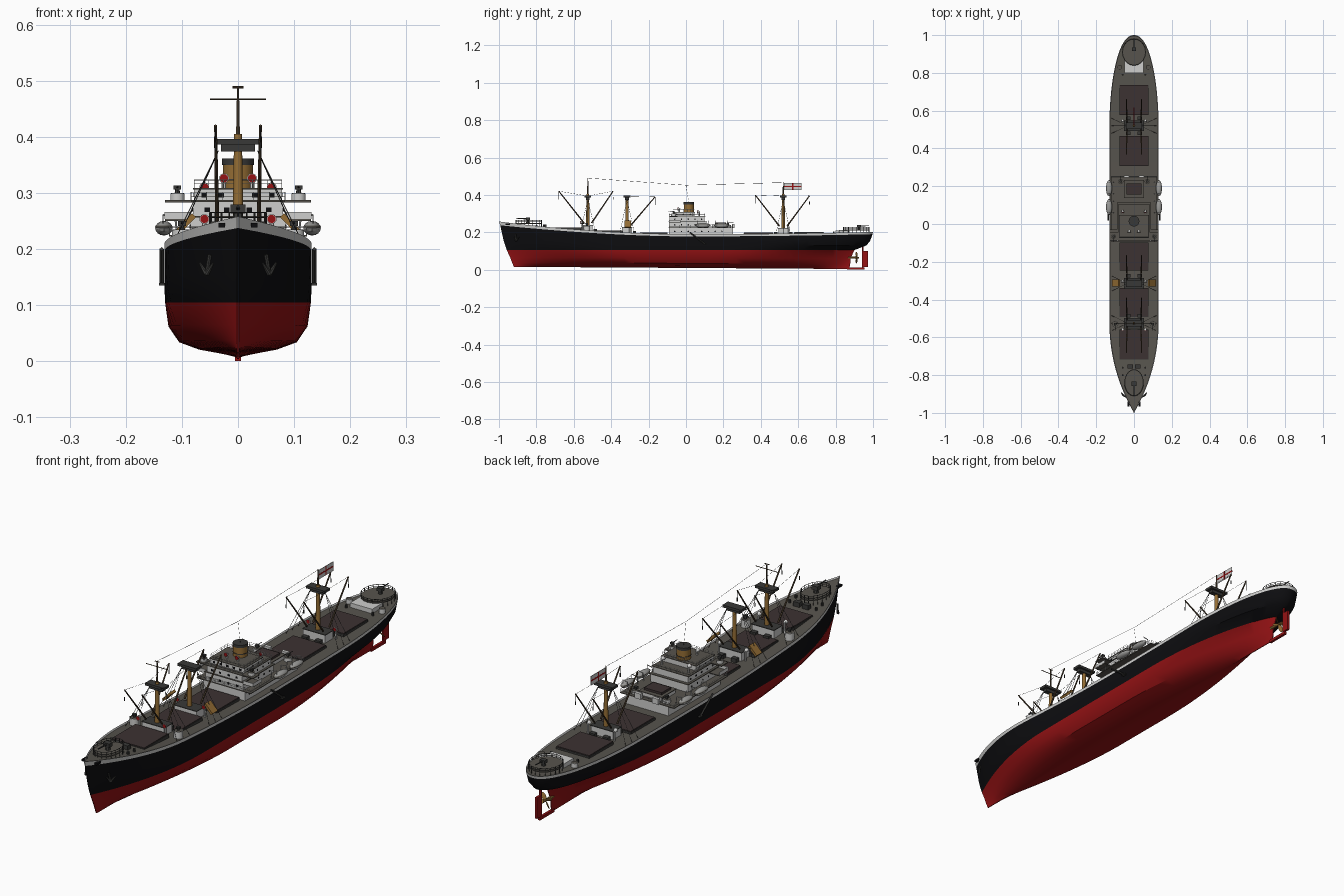
import bpy, bmesh, math
from mathutils import Vector, Matrix

if "Cube" in bpy.data.objects:
    bpy.data.objects.remove(bpy.data.objects["Cube"])

def mat(name, r, g, b):
    m = bpy.data.materials.new(name)
    m.diffuse_color = (r, g, b, 1)
    m.use_nodes = True
    m.node_tree.nodes["Principled BSDF"].inputs["Base Color"].default_value = m.diffuse_color
    return m

RED = mat("hull red", .30, .006, .007)
BLACK = mat("hull black", .004, .004, .005)
WHITE = mat("white paint", .62, .62, .61)
DECK = mat("deck grey", .095, .088, .075)
HATCH = mat("hatch brown", .045, .032, .032)
GOLD = mat("buff yellow", .30, .155, .035)
DARK = mat("gun grey", .04, .04, .038)
WOOD = mat("boom brown", .075, .05, .028)
PALE = mat("boat grey", .33, .33, .32)

class Part:
    """One named object collecting primitives of the same colour."""
    def __init__(s, name, m):
        s.name, s.m, s.bm = name, m, bmesh.new()
    def box(s, x0, x1, y0, y1, z0, z1, rot=None):
        c = Matrix.Translation(((x0+x1)/2, (y0+y1)/2, (z0+z1)/2))
        if rot: c = c @ rot
        bmesh.ops.create_cube(s.bm, size=1, matrix=c @ Matrix.Diagonal((x1-x0, y1-y0, z1-z0, 1)))
    def rod(s, a, b, r, r2=None, n=8):
        a, b = Vector(a), Vector(b)
        q = (b-a).to_track_quat('Z', 'Y').to_matrix().to_4x4()
        bmesh.ops.create_cone(s.bm, cap_ends=True, segments=n, radius1=r, radius2=r if r2 is None else r2,
                              depth=(b-a).length, matrix=Matrix.Translation((a+b)/2) @ q)
    def ball(s, c, sx, sy, sz):
        bmesh.ops.create_uvsphere(s.bm, u_segments=14, v_segments=8, radius=1,
                                  matrix=Matrix.Translation(c) @ Matrix.Diagonal((sx, sy, sz, 1)))
    def done(s, mats=None):
        bmesh.ops.recalc_face_normals(s.bm, faces=s.bm.faces)
        me = bpy.data.meshes.new(s.name)
        s.bm.to_mesh(me)
        for m in mats or [s.m]: me.materials.append(m)
        me.shade_smooth()
        me.set_sharp_from_angle(angle=math.radians(32))
        bpy.context.collection.objects.link(bpy.data.objects.new(s.name, me))

# sheer lines
def black_z(y): return .178 + (.06*(-y)**1.7 if y < 0 else .012*y*y)
def white_z(y): return black_z(y) + .012 + .008*max(0, -y)**4
def deck(y): return white_z(y) - .006

# hull levels: z, half beam, bow y, stern y, bow run, bow power, stern run, stern power
LEV = [(.004, .004, -.920, .875, .8, 1.5, .9, 1.6), (.016, .070, -.925, .875, .75, 1.6, .9, 1.5),
       (.030, .105, -.930, .878, .7, 1.7, .8, 1.3), (.060, .124, -.940, .880, .62, 1.8, .75, 1.05),
       (.105, .130, -.958, .900, .55, 2.0, .65, .8), (.130, .131, -.967, .965, .52, 2.1, .55, .5),
       (.155, .131, -.975, .985, .5, 2.1, .5, .45), (black_z, .131, -.993, .997, .5, 2.2, .5, .45),
       (white_z, .131, -1.0, 1.0, .5, 2.2, .5, .45), (deck, .128, -.995, .996, .5, 2.2, .5, .45)]

def hull_point(lv, t):
    z, B, yb, ys, Lb, nb, Ls, ps = lv
    y = yb + (ys-yb)*t
    ub, us = min(1, (y-yb)/Lb), min(1, max(0, (ys-y)/Ls))
    w = (1-(1-ub)**nb) * (1-(1-us)**2)**ps
    zz = z(y) if callable(z) else z + .012*(1-t)*max(0, 1-z/.105)
    return max(.0015, B*w), y, zz

hull = Part("hull", None)
N, K = 56, len(LEV)
rings = []
for i in range(N+1):
    t = .5 - .5*math.cos(math.pi*i/N)
    p = [hull_point(l, t) for l in LEV]
    rings.append([hull.bm.verts.new(q) for q in reversed(p)] +
                 [hull.bm.verts.new((-x, y, z)) for x, y, z in p])
def level_mat(k):
    return 0 if k < 4 else 1 if k < 7 else 2
for a, b in zip(rings, rings[1:]):
    for j in range(2*K):
        f = hull.bm.faces.new((a[j], a[(j+1) % (2*K)], b[(j+1) % (2*K)], b[j]))
        f.material_index = 3 if j == 2*K-1 else 0 if j == K-1 else level_mat(j-K if j >= K else K-2-j)
for r in (rings[0], rings[-1]):                      # close stem and stern
    for k in range(K-1):
        f = hull.bm.faces.new((r[K-1-k], r[K-2-k], r[K+k+1], r[K+k]))
        f.material_index = level_mat(k)
hull.done([RED, BLACK, WHITE, DECK])

# rudder, skeg and propeller
p = Part("rudder", RED)
p.box(-.005, .005, .942, .974, .014, .100)
p.box(-.005, .005, .86, .955, 0, .012)
p.rod((0, .945, .01), (0, .945, .14), .005)
p.done()
p = Part("propeller", GOLD)
p.rod((0, .865, .065), (0, .925, .065), .007, .004)
for k in range(4):
    R = Matrix.Rotation(k*math.pi/2 + .5, 4, 'Y')
    c = Vector((0, .912, .065)) + R @ Vector((0, 0, .018))
    M = Matrix.Translation(c) @ R @ Matrix.Rotation(.6, 4, 'Z') @ Matrix.Diagonal((.009, .002, .017, 1))
    bmesh.ops.create_uvsphere(p.bm, u_segments=10, v_segments=6, radius=1, matrix=M)
p.done()

# cargo hatches
coam, cover = Part("hatch_coamings", DARK), Part("hatch_covers", HATCH)
for y0, y1, w in ((-.715, -.56, .074), (-.49, -.34, .074), (-.245, -.10, .074), (.31, .465, .074), (.58, .735, .074)):
    z = deck((y0+y1)/2)
    coam.box(-w-.002, w+.002, y0-.002, y1+.002, z-.012, z+.009)
    cover.box(-w, w, y0, y1, z, z+.012)
cover.box(-.04, .04, .155, .215, .24, .252)
coam.done(); cover.done()

# midship superstructure
house, roofs = Part("deckhouse", WHITE), Part("deckhouse_roofs", DECK)
for w, y0, y1, z0, z1, over in ((.095, -.09, .25, .175, .222, .028), (.085, -.09, .11, .222, .256, .004),
                                (.05, .14, .23, .222, .24, .003), (.08, -.088, .10, .256, .284, .004),
                                (.078, -.07, .045, .284, .306, .002)):
    house.box(-w, w, y0, y1, z0, z1)
    roofs.box(-w-over, w+over, y0-.003, y1+.003, z1, z1+.003)
for s in (-1, 1):                                    # bridge wings
    roofs.box(min(s*.07, s*.13), max(s*.07, s*.13), -.088, -.045, .283, .287)
    roofs.box(min(s*.07, s*.13), max(s*.07, s*.13), -.088, -.03, .250, .253)
    house.box(min(s*.085, s*.13), max(s*.085, s*.13), -.09, -.087, .253, .266)
    house.box(s*.13-.001, s*.13+.001, -.09, -.03, .253, .266)
    house.box(s*.04-.014, s*.04+.014, .245, .258, .222, .245)
house.done(); roofs.done()
win = Part("windows", BLACK)
for z, xs in ((.296, (-.06, -.03, 0, .03, .06)), (.270, (-.055, -.02, .02, .055)), (.238, (-.06, -.02, .02, .06))):
    yf = -.071 if z > .29 else -.089 if z > .26 else -.091
    for x in xs: win.box(x-.005, x+.005, yf, yf+.003, z-.004, z+.004)
for z, w, y0, n in ((.205, .095, -.06, 8), (.24, .085, -.06, 5), (.270, .08, -.06, 5), (.296, .078, -.05, 3)):
    for k in range(n):
        for s in (-1, 1):
            win.rod((s*(w-.002), y0+k*.036, z), (s*(w+.001), y0+k*.036, z), .0038)
for s in (-1, 1):                                    # bow fairleads
    win.box(s*.029-.006, s*.029+.006, -.965, -.94, .238, .246)
win.done()

# funnel
p = Part("funnel", GOLD); p.rod((0, .015, .306), (0, .015, .352), .027, n=20); p.done()
p = Part("funnel_top", DARK)
p.rod((0, .015, .350), (0, .015, .361), .0285, n=20)
p.rod((0, .015, .322), (0, .015, .325), .0285, n=20)
p.done()

# cowl ventilators
stem, mouth = Part("ventilators", WHITE), Part("ventilator_mouths", RED)
for x, y, z, h in ((.025, -.035, .306, .018), (.06, -.30, deck(-.3), .04), (.06, -.555, deck(-.55), .045),
                   (.06, .55, deck(.5), .04), (.06, .07, .286, .022)):
    for s in (-1, 1):
        stem.rod((s*x, y, z), (s*x, y, z+h), .004)
        stem.rod((s*x, y+.004, z+h), (s*x, y-.009, z+h+.002), .004, .009, 10)
        mouth.rod((s*x, y-.009, z+h+.002), (s*x, y-.0105, z+h+.002), .0075, n=10)
stem.done(); mouth.done()

# masts, mast houses, booms and rigging
mast, mh, table = Part("masts", GOLD), Part("mast_houses", WHITE), Part("mast_platforms", DARK)
boom, wire, winch = Part("booms", WOOD), Part("rigging", DARK), Part("winches", DARK)
for my, top, tips in ((-.525, .405, ((-.68, .42), (-.39, .42))), (-.315, .395, ((-.165, .39),)),
                      (.52, .405, ((.37, .40), (.66, .395)))):
    d = deck(my)
    mast.rod((0, my, d), (0, my, top), .010, .007, 12)
    mh.box(-.05, .05, my-.026, my+.026, d-.008, d+.032)
    table.box(-.052, .052, my-.028, my+.028, d+.032, d+.035)
    table.box(-.042, .042, my-.018, my+.018, .386, .396)
    table.box(-.030, .030, my-.010, my+.010, .374, .386)
    for s in (-1, 1):
        for ty, tz in tips:
            a = (s*.037, my + math.copysign(.02, ty-my), d+.045)
            boom.rod(a, (s*.04, ty, tz), .004, .0028, 6)
            wire.rod((s*.04, ty, tz), (s*.04, my, .394), .0006, n=4)
            wire.rod((s*.04, ty, tz), (s*.04, ty, tz-.03), .0007, n=4)
            wire.rod((s*.04, ty, tz-.03), (s*.04, ty, tz-.045), .002, n=5)
        for dy in (-.04, 0, .04):                    # shrouds
            wire.rod((s*.035, my, .375), (s*.118, my+dy, d), .0008, n=4)
        for e in (-1, 1):
            winch.box(s*.03-.012, s*.03+.012, my+e*.04-.009, my+e*.04+.009, d-.005, d+.014)
for my, z1 in ((-.525, .49), (.52, .468)):           # topmasts
    boom.rod((0, my, .40), (0, my, z1), .004, .002, 6)
boom.rod((-.05, -.525, .467), (.05, -.525, .467), .0016, n=6)
boom.rod((-.01, -.525, .488), (.01, -.525, .488), .002, n=6)
wire.rod((0, -.525, .49), (0, 0, .452), .0007, n=4)  # aerial
wire.rod((0, 0, .452), (0, .52, .466), .0007, n=4)
wire.rod((0, .015, .36), (0, 0, .452), .0005, n=4)
for q in (mast, mh, table, boom, wire, winch): q.done()

# flag
p = Part("flag", WHITE); p.box(-.001, .001, .525, .618, .425, .463); p.done()
p = Part("flag_cross", RED)
p.box(-.0015, .0015, .525, .618, .441, .447); p.box(-.0015, .0015, .566, .574, .425, .463)
p.done()

# guns: platforms, tubs and weapons
gun, tub, plat = Part("guns", DARK), Part("gun_tubs", WHITE), Part("gun_platforms", DECK)
def add_gun(x, y, z, k, d):
    gun.rod((x, y, z), (x, y, z+.018*k), .009*k, .006*k)
    gun.box(x-.012*k, x+.012*k, y-.010*k, y+.010*k, z+.012*k, z+.026*k)
    gun.rod((x, y, z+.02*k), (x, y+d*.055*k, z+.023*k), .0035*k, .002*k)
def add_tub(x, y, z, h, r):
    tub.rod((x, y, z), (x, y, z+h), r, n=14)
    plat.rod((x, y, z+h), (x, y, z+h+.001), r*.9, n=14)
def oval_platform(y, z, rx, ry, h):
    pts = [(rx*math.cos(a*math.pi/10), y+ry*math.sin(a*math.pi/10)) for a in range(20)]
    bmesh.ops.create_cone(plat.bm, cap_ends=True, segments=20, radius1=1, radius2=1, depth=.004,
                          matrix=Matrix.Translation((0, y, z)) @ Matrix.Diagonal((rx, ry, 1, 1)))
    for a, b in zip(pts, pts[1:]+pts[:1]):
        gun.rod((*a, z+h), (*b, z+h), .0012, n=4)
        gun.rod((*a, z+h/2), (*b, z+h/2), .001, n=4)
        gun.rod((*a, deck(a[1])-.004), (*a, z+h), .0014, n=4)
oval_platform(-.84, .247, .05, .07, .018)
add_gun(0, -.845, .249, 1.15, -1)
oval_platform(.91, .212, .062, .07, .014)
add_gun(0, .925, .214, .95, 1)
tub.box(-.05, .05, .80, .875, deck(.84)-.006, .210)  # stern house
for s in (-1, 1):
    add_tub(s*.1, -.53, deck(-.53)-.005, .034, .018)
    add_tub(s*.108, -.066, .287, .012, .013)
    add_tub(s*.07, .225, .225, .014, .015)
    add_gun(s*.1, -.53, deck(-.53)+.029, .6, -1)
    add_gun(s*.108, -.066, .299, .55, -1)
    add_gun(s*.07, .225, .239, .55, 1)
    add_tub(s*.075, .83, deck(.83)-.004, .022, .013)
    for y in (-.80, -.76, .79):                      # bollards and windlass
        gun.rod((s*.06, y, deck(y)-.004), (s*.06, y, deck(y)+.012), .005)
    gun.box(s*.02-.014, s*.02+.014, -.765, -.745, deck(-.75)-.004, deck(-.75)+.018)
for q in (gun, tub, plat): q.done()

# lifeboats with covers and davits
boat, cov, dav = Part("lifeboats", PALE), Part("lifeboat_covers", DECK), Part("davits", WHITE)
for s in (-1, 1):
    for y in (.09, .19):
        boat.ball((s*.132, y, .237), .016, .042, .013)
        cov.ball((s*.132, y, .239), .0163, .0425, .0065)
        for e in (-.03, .03):
            dav.rod((s*.108, y+e, .224), (s*.112, y+e, .257), .0018, n=6)
            dav.rod((s*.112, y+e, .257), (s*.134, y+e, .261), .0018, n=6)
            dav.rod((s*.134, y+e, .261), (s*.134, y+e, .242), .0008, n=4)
for q in (boat, cov, dav): q.done()

# sloping life rafts beside the second mast
p = Part("life_rafts", GOLD)
for s in (-1, 1):
    p.box(s*.095-.024, s*.095+.024, -.33, -.295, .238, .248, Matrix.Rotation(s*.8, 4, 'Y'))
p.done()

# bow anchors and side gangways
p = Part("anchors", DARK)
for s in (-1, 1):
    p.rod((s*.050, -.912, .19), (s*.056, -.906, .155), .004)
    for e in (-1, 1):
        p.rod((s*.056, -.908, .155), (s*.056+e*.012, -.905+s*e*.012, .175), .005, .002)
p.done()
p = Part("gangways", DARK)
for s in (-1, 1):
    p.rod((s*.136, .02, .20), (s*.136, .10, .138), .004, n=4)
    p.box(s*.136-.005, s*.136+.005, .09, .11, .135, .139)
p.done()

# bridge rails
p = Part("bridge_rails", WHITE)
for z, w, y0, y1 in ((.309, .078, -.07, .045), (.287, .084, -.09, .10), (.225, .122, -.09, .25)):
    c = [(-w, y0), (w, y0), (w, y1), (-w, y1)]
    for a, b in zip(c, c[1:]+c[:1]):
        for h in (.007, .014): p.rod((*a, z+h), (*b, z+h), .0006, n=4)
        for k in range(6):
            x, y = a[0]+(b[0]-a[0])*k/6, a[1]+(b[1]-a[1])*k/6
            p.rod((x, y, z), (x, y, z+.014), .0007, n=4)
p.done()
